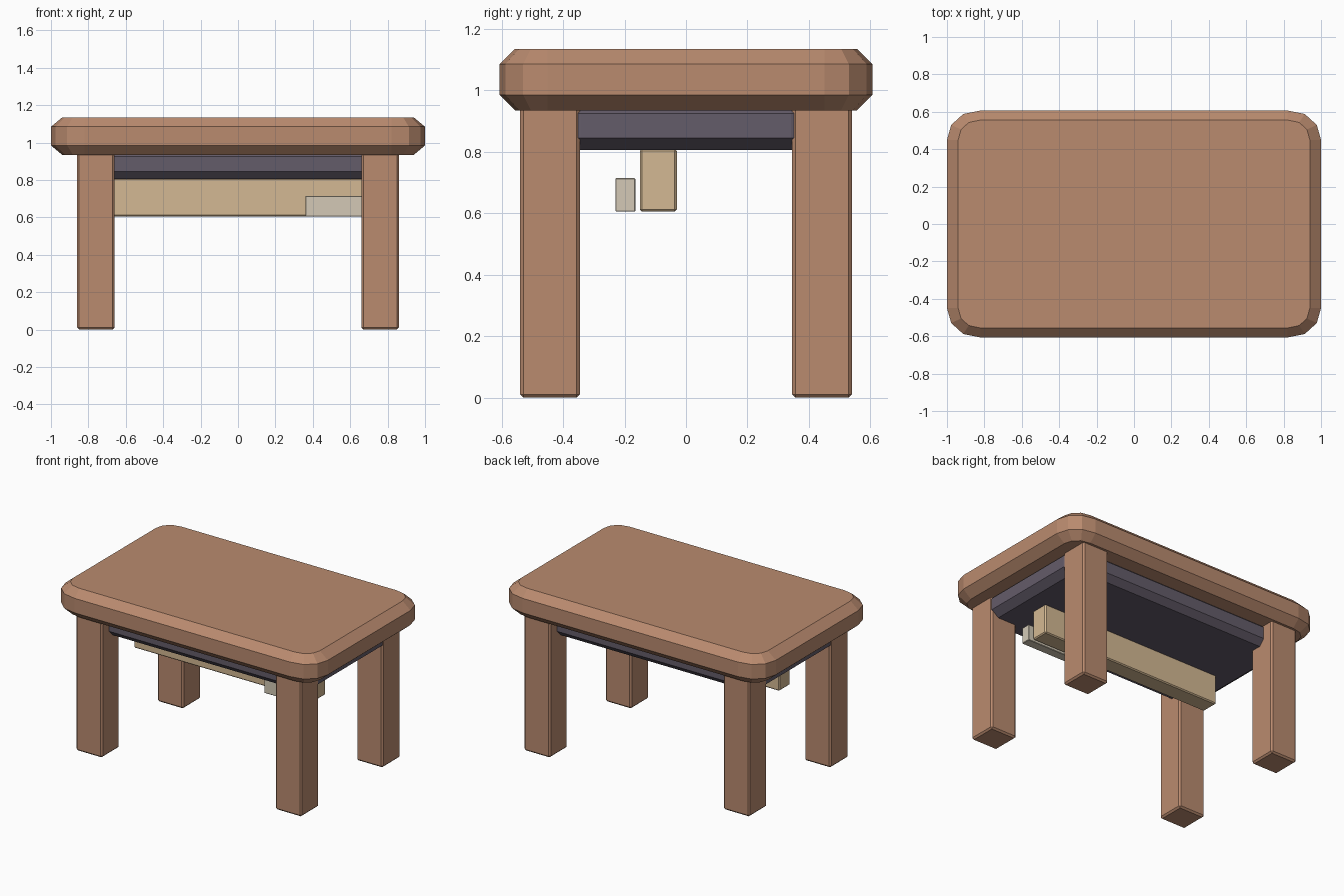
import bpy, bmesh

if "Cube" in bpy.data.objects:
    bpy.data.objects.remove(bpy.data.objects["Cube"])


def make_material(name, rgb):
    # sRGB 0-255 to linear
    def lin(c):
        c /= 255
        return c / 12.92 if c <= 0.04045 else ((c + 0.055) / 1.055) ** 2.4
    m = bpy.data.materials.new(name)
    m.diffuse_color = (*[lin(c) for c in rgb], 1)
    m.use_nodes = True
    m.node_tree.nodes["Principled BSDF"].inputs["Base Color"].default_value = m.diffuse_color
    return m


wood = make_material("brown wood", (186, 139, 111))
slate = make_material("dark slate", (100, 92, 106))
tan = make_material("pale wood", (212, 185, 147))
grey = make_material("warm grey", (211, 201, 182))


def finish(bm, name, mat):
    bmesh.ops.recalc_face_normals(bm, faces=bm.faces)
    me = bpy.data.meshes.new(name)
    bm.to_mesh(me)
    bm.free()
    me.materials.append(mat)
    ob = bpy.data.objects.new(name, me)
    bpy.context.collection.objects.link(ob)
    return ob


def box(name, lo, hi, bevel, mat):
    bm = bmesh.new()
    bmesh.ops.create_cube(bm, size=1)
    for v in bm.verts:
        v.co = [l + (c + 0.5) * (h - l) for c, l, h in zip(v.co, lo, hi)]
    bmesh.ops.bevel(bm, geom=bm.edges[:], offset=bevel, segments=1,
                    affect='EDGES', profile=0.5)
    return finish(bm, name, mat)


# Quarter outlines of the rounded slab: full width, and the chamfered face
OUTER = [(1.0, 0.45), (0.977, 0.53), (0.913, 0.588), (0.82, 0.607)]
INNER = [(0.94, 0.45), (0.925, 0.505), (0.883, 0.543), (0.82, 0.556)]


def full_loop(q):
    r = q[::-1]
    return (q + [(-x, y) for x, y in r] + [(-x, -y) for x, y in q]
            + [(x, -y) for x, y in r])


def slab(name, sx, sy, z0, z1, chamfer, mat):
    bm = bmesh.new()
    rings = []
    for q, z in ((INNER, z0), (OUTER, z0 + chamfer),
                 (OUTER, z1 - chamfer), (INNER, z1)):
        rings.append([bm.verts.new((x * sx, y * sy, z))
                      for x, y in full_loop(q)])
    n = len(rings[0])
    for a, b in zip(rings, rings[1:]):
        for i in range(n):
            j = (i + 1) % n
            bm.faces.new((a[i], a[j], b[j], b[i]))
    bm.faces.new(rings[0][::-1])
    bm.faces.new(rings[-1])
    return finish(bm, name, mat)


# Top and the dark frame under it
slab("table_top", 1, 1, 0.935, 1.135, 0.05, wood)
slab("under_frame", 0.858, 0.76, 0.805, 0.965, 0.04, slate)

# Four legs
for sy, end in ((-1, "front"), (1, "back")):
    for sx, side in ((-1, "left"), (1, "right")):
        cx, cy = sx * 0.76, sy * 0.4425
        box(f"{end}_{side}_leg", (cx - 0.1, cy - 0.0975, 0),
            (cx + 0.1, cy + 0.0975, 0.96), 0.011, wood)

# Beam below the frame and the small block beside it
box("beam", (-0.69, -0.15, 0.605), (0.69, -0.03, 0.81), 0.007, tan)
box("small_block", (0.36, -0.23, 0.605), (0.712, -0.165, 0.715), 0.003, grey)
